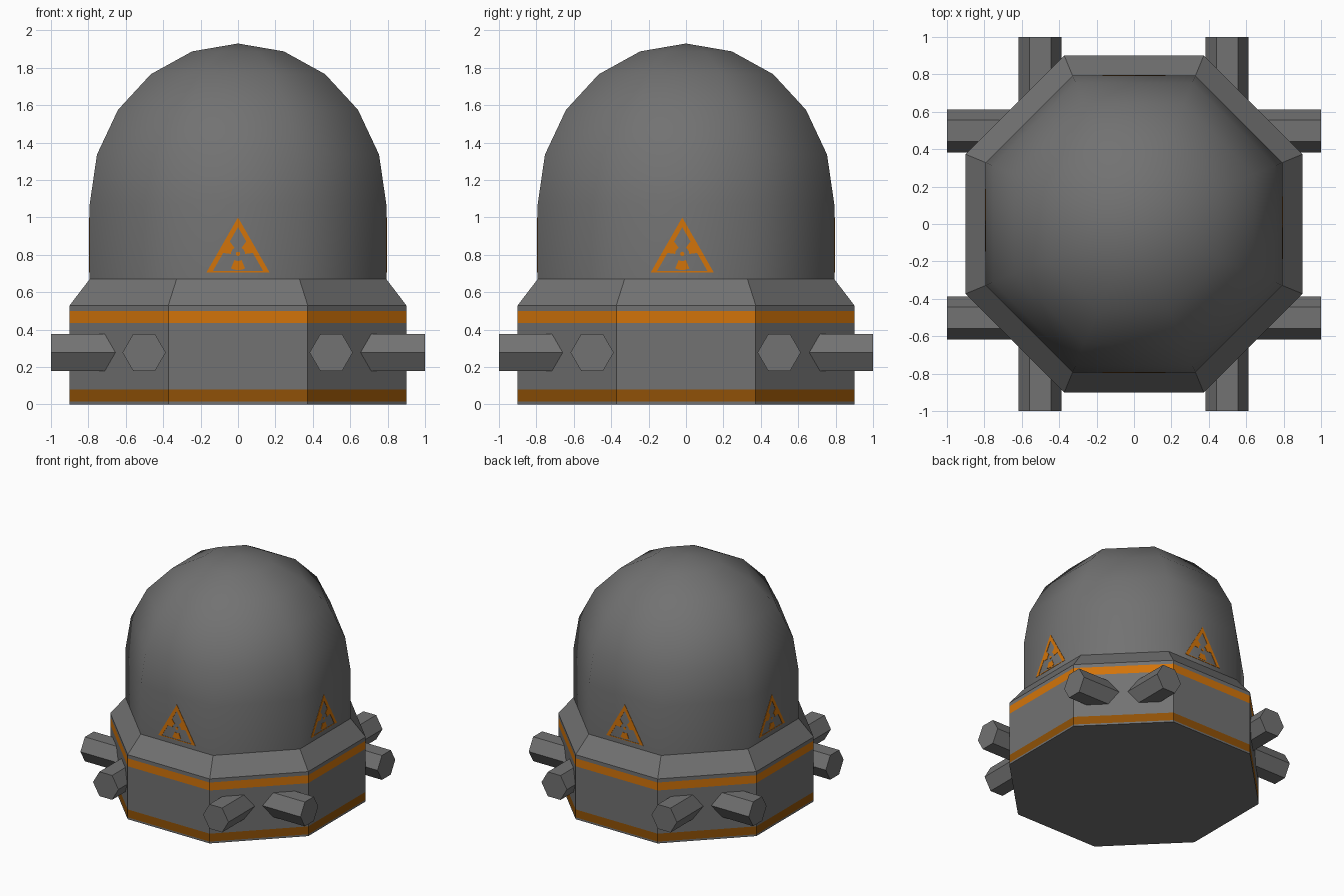
import bpy, bmesh, math
from mathutils import Matrix

if "Cube" in bpy.data.objects:
    bpy.data.objects.remove(bpy.data.objects["Cube"])


def material(name, rgb):
    m = bpy.data.materials.new(name)
    m.diffuse_color = (*rgb, 1)
    m.use_nodes = True
    m.node_tree.nodes["Principled BSDF"].inputs["Base Color"].default_value = m.diffuse_color
    return m


GREY = material("grey metal", (0.168, 0.168, 0.168))
ORANGE = material("orange paint", (0.65, 0.175, 0.003))
DARK_ORANGE = material("dark orange paint", (0.28, 0.083, 0.002))
FLAT = 1 / math.cos(math.pi / 8)  # flat-to-flat half width -> corner radius


def finish(bm, name, mats, smooth=False):
    bmesh.ops.recalc_face_normals(bm, faces=bm.faces)
    me = bpy.data.meshes.new(name)
    bm.to_mesh(me)
    bm.free()
    for m in mats:
        me.materials.append(m)
    for p in me.polygons:
        p.use_smooth = smooth
    ob = bpy.data.objects.new(name, me)
    bpy.context.collection.objects.link(ob)
    return ob


def octagon_lathe(bm, profile):
    """Stack octagonal rings of (half width, height); zero width gives a tip."""
    rings = []
    for r, z in profile:
        if r == 0:
            rings.append([bm.verts.new((0, 0, z))] * 8)
        else:
            angles = [math.radians(22.5 + 45 * i) for i in range(8)]
            rings.append([bm.verts.new((r * FLAT * math.cos(a), r * FLAT * math.sin(a), z))
                          for a in angles])
    for lo, hi in zip(rings, rings[1:]):
        for i in range(8):
            j = (i + 1) % 8
            quad = [lo[i], lo[j], hi[j], hi[i]]
            bm.faces.new(list(dict.fromkeys(quad)))
    return rings


# Octagonal base with two painted stripes and a sloped shoulder
bm = bmesh.new()
rings = octagon_lathe(bm, [(0.9, 0), (0.9, 0.015), (0.9, 0.08), (0.9, 0.435),
                           (0.9, 0.50), (0.9, 0.53), (0.793, 0.67)])
bm.faces.new(rings[0][::-1])
for f in bm.faces:
    z = f.calc_center_median().z
    if 0.435 < z < 0.50:
        f.material_index = 1
    elif 0.015 < z < 0.08:
        f.material_index = 2
finish(bm, "base", [GREY, ORANGE, DARK_ORANGE])

# Smooth eight-sided dome on straight walls
bm = bmesh.new()
profile = [(0.793, 0.67)]
for k in range(5):
    a = math.radians(18 * k)
    profile.append((0.793 * math.cos(a), 1.07 + 0.86 * math.sin(a)))
octagon_lathe(bm, profile + [(0, 1.93)])
finish(bm, "dome", [GREY], smooth=True)


# Hexagonal bars running through the base in both directions
def hex_bar(name, offset, turn):
    bm = bmesh.new()
    ends = []
    for y in (-1, 1):
        ends.append([bm.verts.new((offset + 0.1155 * math.cos(math.radians(60 * i)), y,
                                   0.278 + 0.1155 * math.sin(math.radians(60 * i))))
                     for i in range(6)])
    for i in range(6):
        j = (i + 1) % 6
        bm.faces.new([ends[0][i], ends[0][j], ends[1][j], ends[1][i]])
    bm.faces.new(ends[0])
    bm.faces.new(ends[1])
    bm.transform(Matrix.Rotation(turn, 4, 'Z'))
    finish(bm, name, [GREY])


for side, offset in (("a", -0.502), ("b", 0.498)):
    hex_bar("lengthwise_bar_" + side, offset, 0)
    hex_bar("crosswise_bar_" + side, offset, math.pi / 2)


# Warning signs: thin triangle frame with a three-bladed symbol
def plate(bm, pts, shift):
    """Very thin plate on the front wall of the dome."""
    front = [bm.verts.new((u + shift, -0.7955, z)) for u, z in pts]
    back = [bm.verts.new((u + shift, -0.7925, z)) for u, z in pts]
    n = len(pts)
    bm.faces.new(front)
    bm.faces.new(back[::-1])
    for i in range(n):
        j = (i + 1) % n
        bm.faces.new([front[i], back[i], back[j], front[j]])


def arc(r, start, end, steps):
    return [(r * math.cos(math.radians(start + (end - start) * i / steps)),
             0.805 + r * math.sin(math.radians(start + (end - start) * i / steps)))
            for i in range(steps + 1)]


outer = [(0, 1.0), (-0.168, 0.707), (0.168, 0.707)]
inner = [(0, 0.948), (-0.135, 0.713), (0.135, 0.713)]
for k, (side, shift) in enumerate((("front", 0), ("right", -0.02),
                                   ("back", 0), ("left", -0.02))):
    bm = bmesh.new()
    for i in range(3):
        j = (i + 1) % 3
        plate(bm, [outer[i], outer[j], inner[j], inner[i]], shift)
    for mid in (30, 150, 270):
        plate(bm, arc(0.038, mid - 30, mid + 30, 3) + arc(0.086, mid + 26, mid - 26, 5), shift)
    plate(bm, arc(0.012, 0, 315, 7), shift)
    bm.transform(Matrix.Rotation(k * math.pi / 2, 4, 'Z'))
    finish(bm, "warning_sign_" + side, [ORANGE])
